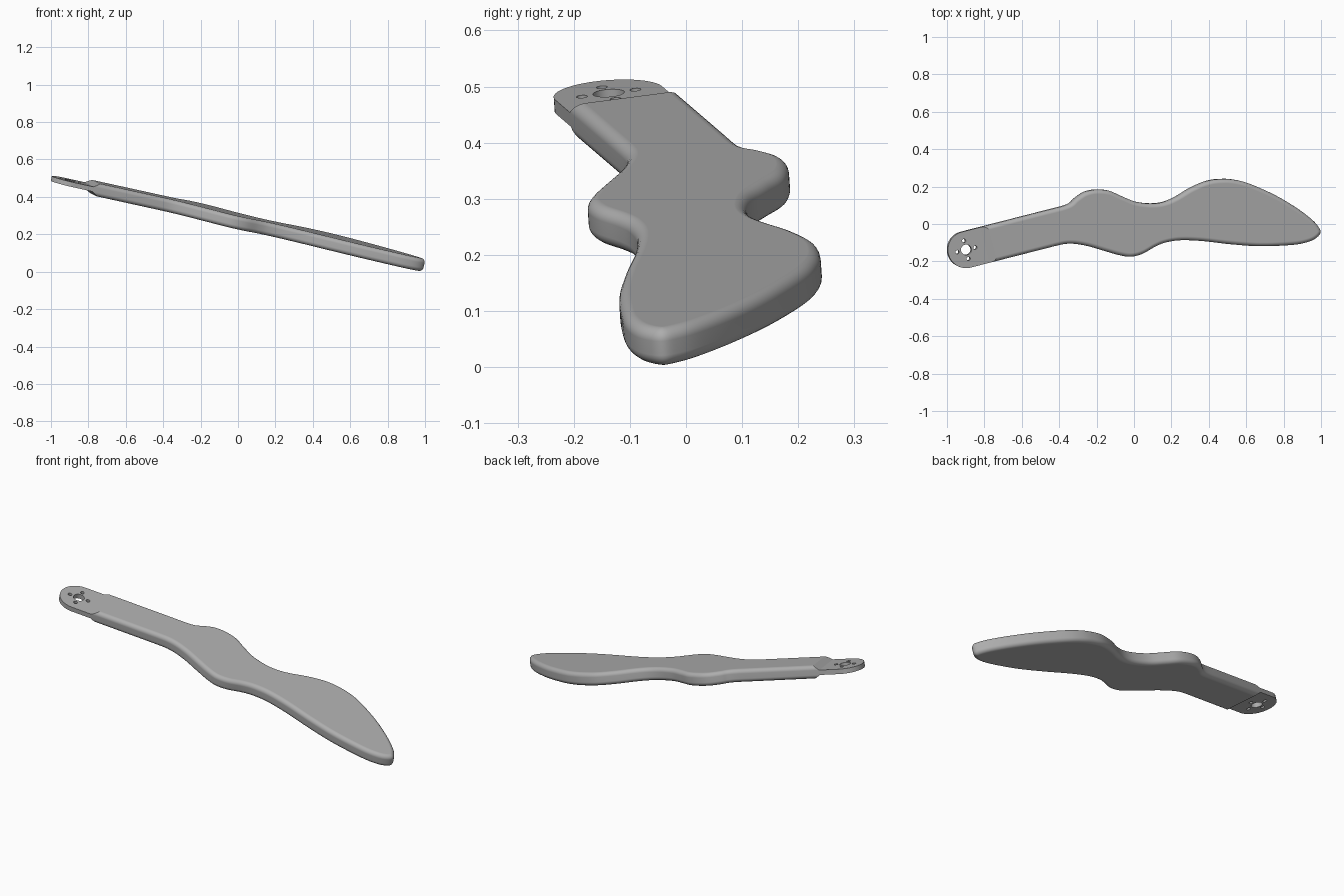
import bpy, bmesh, math
from mathutils import Matrix, Vector

cube = bpy.data.objects.get("Cube")
if cube:
    bpy.data.objects.remove(cube, do_unlink=True)

HALF = 0.035        # half thickness of the blade
THIN = 0.013        # half thickness of the mounting tongue
FILLET = HALF - THIN
WIDTH = 0.098       # half width of the arm
JOIN = 0.104        # distance from hub to the tongue joint
RAMP = 0.035
HUB = Vector((-0.9, -0.137))
AXIS = Vector((math.cos(0.25), math.sin(0.25)))
SIDE = Vector((-AXIS.y, AXIS.x))

# Plan coordinates are lifted onto the tilted plane, heights follow its normal
normal = Vector((0.237, -0.07, 1)).normalized()
TILT = Matrix(((1, 0, normal.x, 0), (0, 1, normal.y, 0),
               (-0.237, 0.07, normal.z, 0.272), (0, 0, 0, 1)))

grey = bpy.data.materials.new("plain_grey")
grey.use_nodes = True
grey.diffuse_color = (0.42, 0.42, 0.42, 1)
grey.node_tree.nodes["Principled BSDF"].inputs["Base Color"].default_value = grey.diffuse_color


def arm(along, across):
    return HUB + AXIS * along + SIDE * across


def spline(points, before, after, steps=6):
    """Smooth open curve through the points."""
    p = [before] + points + [after]
    out = []
    for a, b, c, d in zip(p, p[1:], p[2:], p[3:]):
        for i in range(steps):
            t = i / steps
            out.append(b + (c - a) * (t / 2) + (a * 2 - b * 5 + c * 4 - d) * (t * t / 2)
                       + (b * 3 - a - c * 3 + d) * (t ** 3 / 2))
    return out + [points[-1]]


def finish(name, bm):
    """Tilt, shade and add the part to the scene."""
    bmesh.ops.recalc_face_normals(bm, faces=bm.faces)
    bm.transform(TILT)
    mesh = bpy.data.meshes.new(name)
    bm.to_mesh(mesh)
    bm.free()
    mesh.materials.clear()
    mesh.materials.append(grey)
    obj = bpy.data.objects.new(name, mesh)
    bpy.context.collection.objects.link(obj)
    bpy.ops.object.select_all(action='DESELECT')
    obj.select_set(True)
    bpy.context.view_layer.objects.active = obj
    bpy.ops.object.shade_smooth_by_angle(angle=math.radians(30))
    weighted = obj.modifiers.new("even_shading", 'WEIGHTED_NORMAL')
    weighted.keep_sharp = True
    return obj


# Wavy blade outline, from the front of the arm round the tip to the back
front = [(-.35, -.104), (-.26, -.115), (-.155, -.145), (-.08, -.166), (-.02, -.174),
         (.043, -.158), (.11, -.12), (.166, -.098), (.246, -.086), (.36, -.09),
         (.51, -.107), (.67, -.118), (.83, -.112), (.91, -.1), (.965, -.078)]
tip = [(.994, -.045), (.98, -.01)]
back = [(.94, .032), (.86, .091), (.75, .156), (.62, .214), (.54, .236), (.47, .241),
        (.39, .231), (.3, .193), (.22, .145), (.155, .118), (.086, .11), (.005, .12),
        (-.07, .15), (-.139, .179), (-.21, .184), (-.267, .171), (-.316, .139), (-.36, .104)]
start, stop = arm(0.46, -WIDTH), arm(0.46, WIDTH)
controls = [start] + [Vector(p) for p in front + tip + back] + [stop]
outline = [arm(JOIN, -WIDTH)] + spline(controls, arm(0.36, -WIDTH), arm(0.36, WIDTH))
outline.append(arm(JOIN, WIDTH))

inward = []
for i in range(len(outline)):
    d = outline[min(i + 1, len(outline) - 1)] - outline[max(i - 1, 0)]
    inward.append(Vector((-d.y, d.x)).normalized())

# Blade: stacked rings with rounded rims and a ramped arm end
STEPS = 6
arc = [math.pi / 2 * i / STEPS for i in range(STEPS + 1)]
upper = [(FILLET * (1 - math.cos(a)), THIN + FILLET * math.sin(a)) for a in arc]
profile = [(inset, -h) for inset, h in reversed(upper)] + upper
bm = bmesh.new()
rings = []
for inset, h in profile:
    ring = []
    shift = AXIS * (RAMP * (abs(h) - THIN) / FILLET)
    for i, (p, n) in enumerate(zip(outline, inward)):
        q = p + n * inset
        if i in (0, len(outline) - 1):
            q = q + shift
        ring.append(bm.verts.new((q.x, q.y, h)))
    rings.append(ring)
for low, high in zip(rings, rings[1:]):
    for i in range(len(low)):
        j = (i + 1) % len(low)
        bm.faces.new((low[i], low[j], high[j], high[i]))
bm.faces.new(rings[0])
bm.faces.new(rings[-1])
finish("blade", bm)

# Mounting tongue: flat rounded plate with one large and four small holes
curve = bpy.data.curves.new("tongue_profile", 'CURVE')
curve.dimensions = '2D'
curve.fill_mode = 'BOTH'
curve.extrude = THIN


def add_loop(points):
    loop = curve.splines.new('POLY')
    loop.points.add(len(points) - 1)
    for target, p in zip(loop.points, points):
        target.co = (p.x, p.y, 0, 1)
    loop.use_cyclic_u = True


def round_points(centre, radius, sides, begin=0.0, sweep=math.tau):
    return [centre + (AXIS * math.cos(a) + SIDE * math.sin(a)) * radius
            for a in (begin + sweep * i / sides for i in range(sides))]


end_arc = round_points(HUB, WIDTH, 32, math.pi / 2, math.pi) + [arm(0, -WIDTH)]
add_loop(end_arc + [arm(JOIN, -WIDTH), arm(JOIN, WIDTH)])
add_loop(round_points(HUB, 0.028, 32))
for centre in round_points(HUB, 0.049, 4):
    add_loop(round_points(centre, 0.01, 16))

helper = bpy.data.objects.new("tongue_profile", curve)
bpy.context.collection.objects.link(helper)
graph = bpy.context.evaluated_depsgraph_get()
plate = bpy.data.meshes.new_from_object(helper.evaluated_get(graph))
bpy.data.objects.remove(helper, do_unlink=True)
bm = bmesh.new()
bm.from_mesh(plate)
bpy.data.meshes.remove(plate)
bmesh.ops.remove_doubles(bm, verts=bm.verts, dist=0.0001)
finish("mounting_tongue", bm)
